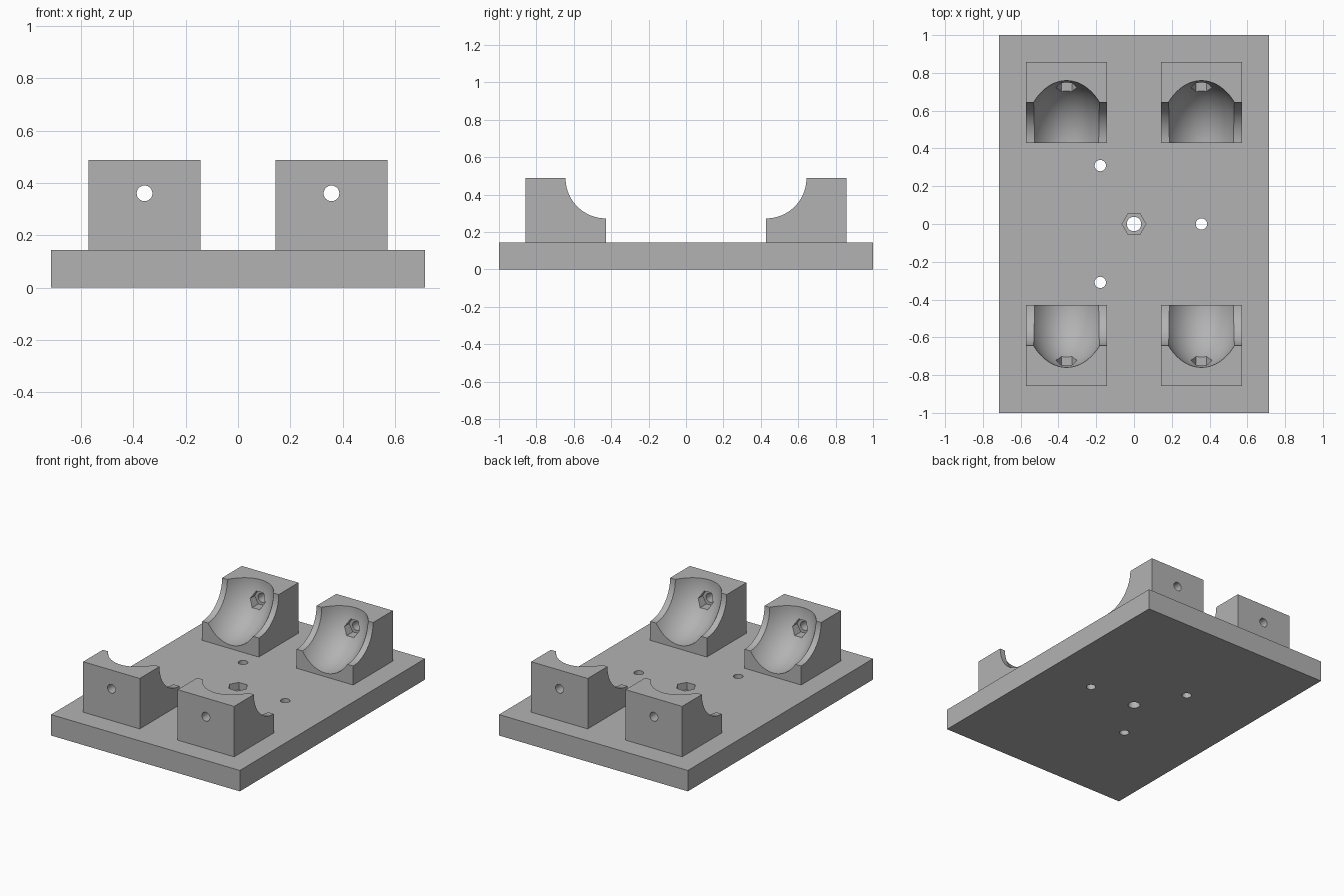
import bpy
from math import pi, cos, sin

if "Cube" in bpy.data.objects:
    bpy.data.objects.remove(bpy.data.objects["Cube"])

grey = bpy.data.materials.new("plain grey")
grey.use_nodes = True
color = (0.45, 0.45, 0.45, 1)
grey.diffuse_color = color
grey.node_tree.nodes["Principled BSDF"].inputs["Base Color"].default_value = color

BASE_TOP, BLOCK_TOP = 0.143, 0.488
BLOCK_X, BLOCK_IN, BLOCK_OUT = 0.357, 0.429, 0.857
HOLE_Z = 0.36


def box(name, low, high):
    bpy.ops.mesh.primitive_cube_add(size=1)
    ob = bpy.context.object
    ob.name = name
    ob.scale = [b - a for a, b in zip(low, high)]
    ob.location = [(a + b) / 2 for a, b in zip(low, high)]
    bpy.ops.object.transform_apply(location=True, rotation=True, scale=True)
    ob.data.materials.append(grey)
    return ob


def rod(radius, length, location, axis="z", sides=48):
    """Cylinder or hexagonal prism; prisms point along x."""
    bpy.ops.mesh.primitive_cylinder_add(radius=radius, depth=length, vertices=sides)
    ob = bpy.context.object
    ob.rotation_euler.z = pi / 2
    bpy.ops.object.transform_apply(location=False, rotation=True, scale=False)
    ob.rotation_euler = {"x": (0, pi / 2, 0), "y": (pi / 2, 0, 0), "z": (0, 0, 0)}[axis]
    ob.location = location
    return ob


def carve(ob, cutters):
    for cutter in cutters:
        cutter.hide_render = True
        mod = ob.modifiers.new("cut", "BOOLEAN")
        mod.operation, mod.solver, mod.object = "DIFFERENCE", "EXACT", cutter
        bpy.context.view_layer.objects.active = ob
        bpy.ops.object.modifier_apply(modifier=mod.name)
        bpy.data.objects.remove(cutter)
    bpy.ops.object.select_all(action="DESELECT")
    ob.select_set(True)
    bpy.context.view_layer.objects.active = ob
    bpy.ops.object.shade_smooth_by_angle(angle=pi / 7)


# Base plate with a central nut recess and three screw holes around it
plate = box("base_plate", (-0.714, -1, 0), (0.714, 1, BASE_TOP))
holes = [rod(0.038, 1, (0, 0, 0)), rod(0.063, 0.1, (0, 0, BASE_TOP), sides=6)]
for i in range(3):
    a = i * 2 * pi / 3
    holes.append(rod(0.03, 1, (0.357 * cos(a), 0.357 * sin(a), 0)))
carve(plate, holes)

# Cradle block: round shoulder, deeper rounded dish, screw hole and nut recess
block = box("cradle_blocks", (BLOCK_X - 0.214, BLOCK_IN, BASE_TOP),
            (BLOCK_X + 0.214, BLOCK_OUT, BLOCK_TOP))
shoulder = rod(0.215, 1, (BLOCK_X, BLOCK_IN, BLOCK_TOP), "x", 96)
bpy.ops.mesh.primitive_uv_sphere_add(segments=96, ring_count=48,
                                     location=(BLOCK_X, BLOCK_IN, BLOCK_TOP))
dish = bpy.context.object
dish.scale = (0.23, 0.33, 0.32)
screw = rod(0.03, 0.6, (BLOCK_X, 0.75, HOLE_Z), "y")
nut = rod(0.056, 0.2, (BLOCK_X, 0.67, HOLE_Z), "y", 6)
carve(block, [shoulder, dish, screw, nut])

# Four blocks, one near each corner
mirror = block.modifiers.new("corners", "MIRROR")
mirror.use_axis = (True, True, False)
mirror.mirror_object = plate
mirror.use_mirror_merge = False
